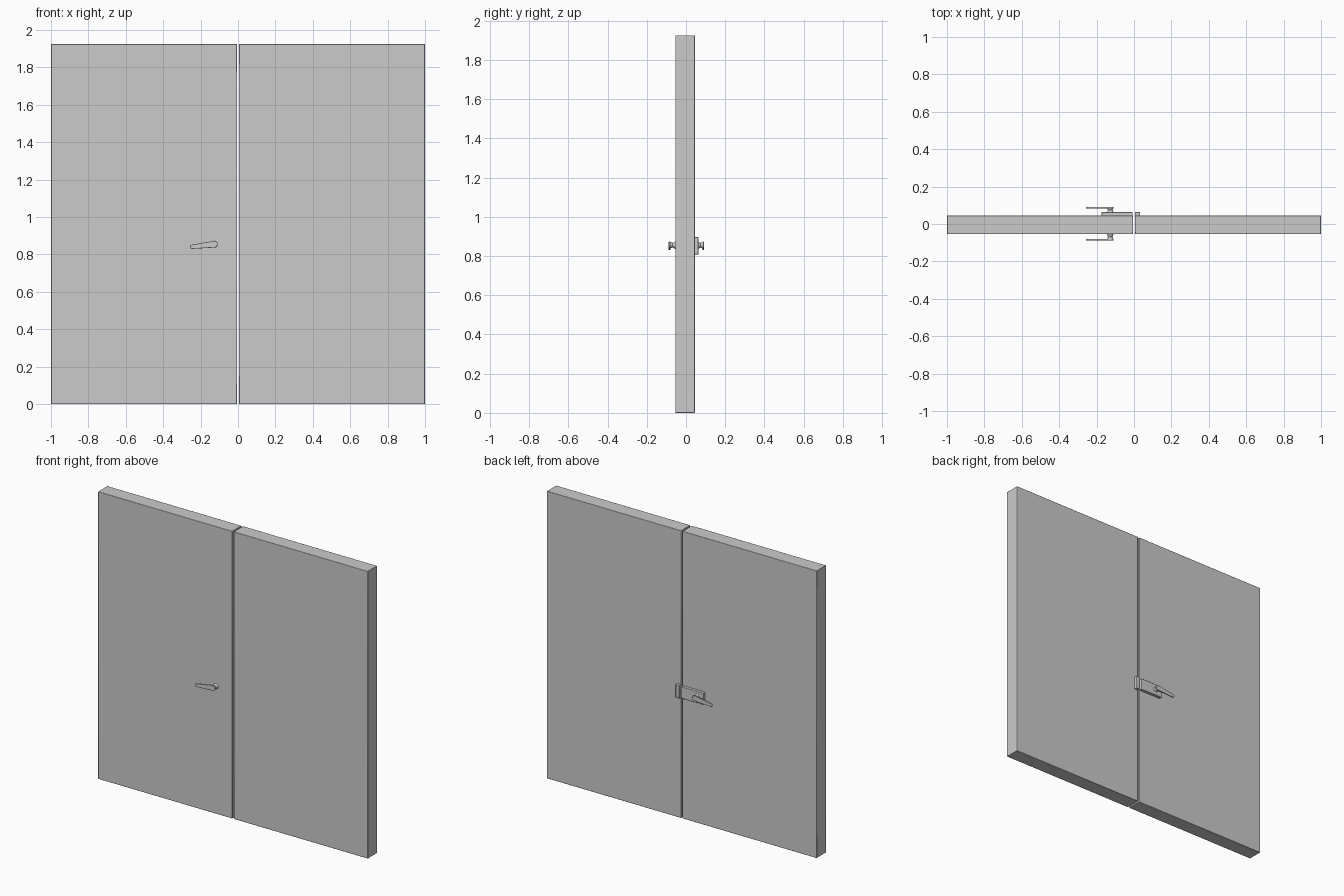
import bpy, bmesh, math
from mathutils import Vector

if "Cube" in bpy.data.objects:
    bpy.data.objects.remove(bpy.data.objects["Cube"])


def finish(name, bm, bevel=0.0):
    bmesh.ops.recalc_face_normals(bm, faces=bm.faces)
    me = bpy.data.meshes.new(name)
    bm.to_mesh(me)
    bm.free()
    ob = bpy.data.objects.new(name, me)
    bpy.context.collection.objects.link(ob)
    if bevel:
        mod = ob.modifiers.new("bevel", 'BEVEL')
        mod.width, mod.segments = bevel, 2
    bpy.context.view_layer.objects.active = ob
    ob.select_set(True)
    bpy.ops.object.shade_smooth_by_angle(angle=math.radians(40))
    ob.select_set(False)
    return ob


def box(name, lo, hi, bevel):
    lo, hi = Vector(lo), Vector(hi)
    bm = bmesh.new()
    bmesh.ops.create_cube(bm, size=1)
    for v in bm.verts:
        v.co = Vector([(lo[i] + hi[i]) / 2 + v.co[i] * (hi[i] - lo[i]) for i in range(3)])
    return finish(name, bm, bevel)


def loft(name, rings, bevel=0.0):
    # skins a stack of equal-length point rings and caps both ends
    bm = bmesh.new()
    rows = [[bm.verts.new(p) for p in r] for r in rings]
    n = len(rows[0])
    for a, b in zip(rows, rows[1:]):
        for i in range(n):
            bm.faces.new((a[i], a[(i + 1) % n], b[(i + 1) % n], b[i]))
    bm.faces.new(rows[0])
    bm.faces.new(rows[-1])
    return finish(name, bm, bevel)


PIVOT, TIP = Vector((-0.127, 0.855)), Vector((-0.246, 0.841))
DOOR_FRONT, DOOR_BACK = -0.054, 0.045


def circle(c, r, y, n=20):
    return [(c.x + r * math.cos(2 * math.pi * i / n), y,
             c.y + r * math.sin(2 * math.pi * i / n)) for i in range(n)]


def lever_outline(y, r0, r1, n=10):
    # tapered capsule: large end at the pivot, small end at the tip
    ang = math.atan2(PIVOT.y - TIP.y, PIVOT.x - TIP.x)
    pts = []
    for c, r, start in ((PIVOT, r0, ang - math.pi / 2), (TIP, r1, ang + math.pi / 2)):
        for i in range(n + 1):
            a = start + math.pi * i / n
            pts.append((c.x + r * math.cos(a), y, c.y + r * math.sin(a)))
    return pts


def handle(side, base, inner, outer):
    # flared stem
    loft(side + "_handle_stem", [circle(PIVOT, 0.019, base),
                                 circle(PIVOT, 0.012, base + (inner - base) * 0.6),
                                 circle(PIVOT, 0.016, inner)])
    # flat tapered lever
    loft(side + "_handle_lever", [lever_outline(inner, 0.018, 0.011),
                                  lever_outline(outer, 0.018, 0.011)], 0.0015)


# door leaves
box("left_door", (-1, DOOR_FRONT, 0), (-0.005, DOOR_BACK, 1.925), 0.003)
box("right_door", (0.005, DOOR_FRONT, 0), (1, DOOR_BACK, 1.925), 0.003)

# lock case and strike plate on the back
box("lock_case", (-0.174, DOOR_BACK - 0.003, 0.813), (-0.007, 0.064, 0.892), 0.003)
box("strike_plate", (0.005, DOOR_BACK - 0.003, 0.808), (0.033, 0.064, 0.896), 0.003)

# handles on both sides
handle("front", DOOR_FRONT + 0.001, -0.080, -0.088)
handle("back", 0.062, 0.083, 0.091)
